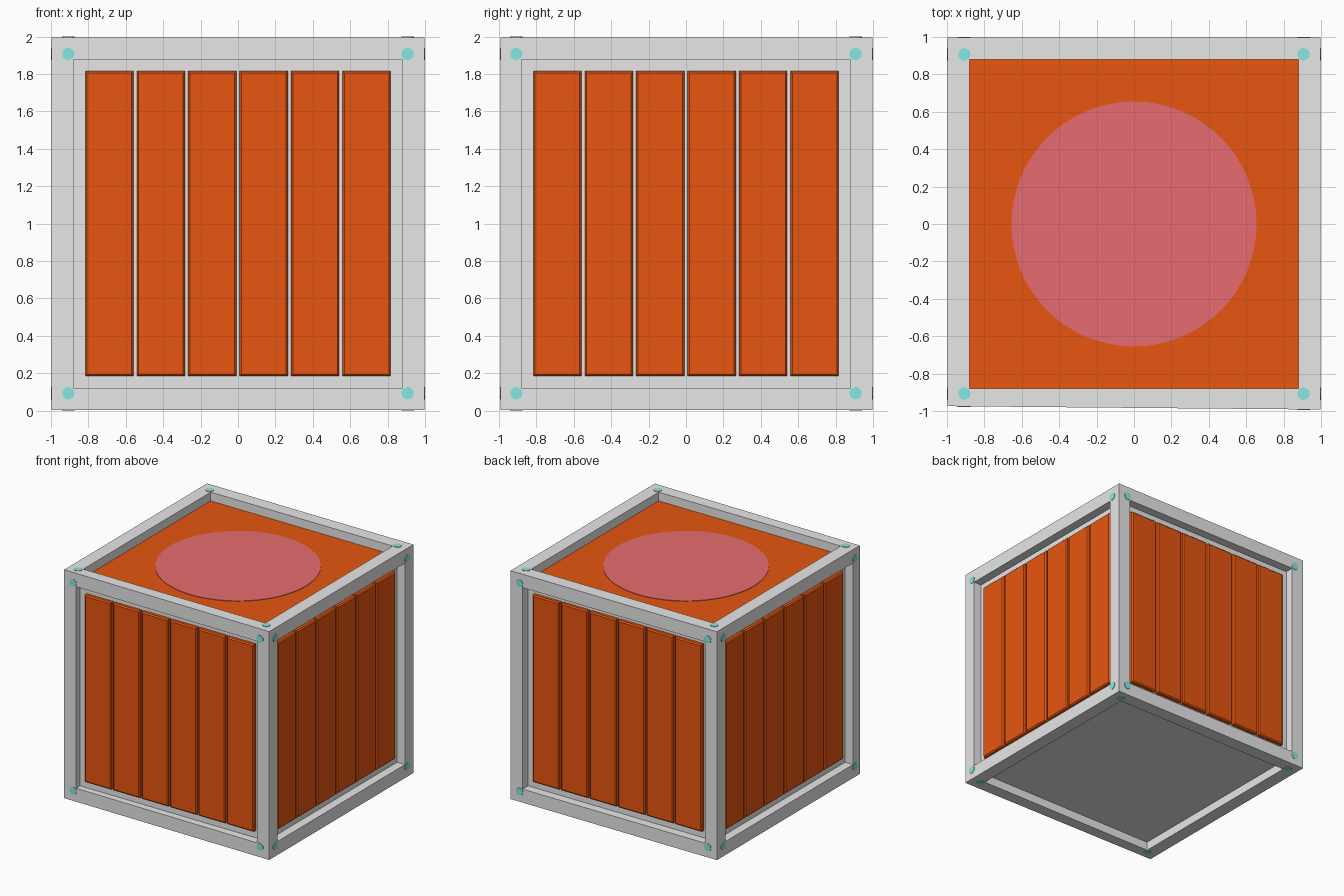
import bpy, bmesh, math
from mathutils import Matrix, Vector

if "Cube" in bpy.data.objects:
    bpy.data.objects.remove(bpy.data.objects["Cube"])

H = 0.996            # half size of the frame
INNER = 0.83         # half size of each opening
DEPTH = 0.076        # depth of the recessed backing
CENTRE = Matrix.Translation((0, 0, 1))


def material(name, rgb):
    m = bpy.data.materials.new(name)
    m.diffuse_color = (*rgb, 1)
    m.use_nodes = True
    m.node_tree.nodes["Principled BSDF"].inputs["Base Color"].default_value = m.diffuse_color
    return m


grey = material("light grey", (0.8, 0.8, 0.8))
orange = material("burnt orange", (0.8, 0.093, 0.005))
pink = material("dusty pink", (0.8, 0.148, 0.16))
teal = material("pale teal", (0.24, 0.8, 0.77))


def skew(bm):
    # the outer front plane is slightly out of square
    for v in bm.verts:
        if v.co.y < -0.98:
            v.co.y += 0.013 - 0.009 * v.co.x


def finish(bm, name, *mats):
    me = bpy.data.meshes.new(name)
    bm.to_mesh(me)
    bm.free()
    for m in mats:
        me.materials.append(m)
    ob = bpy.data.objects.new(name, me)
    bpy.context.collection.objects.link(ob)
    return ob


def side_matrix(k):
    # local +z points outward, local y is up
    return (CENTRE @ Matrix.Rotation(k * math.pi / 2, 4, 'Z')
            @ Matrix.Rotation(math.pi / 2, 4, 'X'))


sides = {n: side_matrix(k) for k, n in enumerate(("front", "right", "back", "left"))}
caps = {"top": CENTRE, "bottom": CENTRE @ Matrix.Rotation(math.pi, 4, 'X')}

# frame with a recessed panel on every face, top panel orange
bm = bmesh.new()
bmesh.ops.create_cube(bm, size=2 * H, matrix=CENTRE)
panels = list(bm.faces)
bmesh.ops.inset_individual(bm, faces=panels, thickness=H - INNER)
for f in panels:
    n = f.normal.copy()
    new = bmesh.ops.extrude_discrete_faces(bm, faces=[f])["faces"][0]
    bmesh.ops.translate(bm, verts=new.verts, vec=-n * DEPTH)
    if n.z > 0.9:
        new.material_index = 1
skew(bm)
finish(bm, "crate_frame", grey, orange)

# six bevelled planks on each upright side
GAP, HALF, COUNT = 0.017, 0.816, 6
width = (2 * HALF - (COUNT - 1) * GAP) / COUNT
front_z, back_z = H - 0.043, H - DEPTH - 0.005
for name, mat in sides.items():
    bm = bmesh.new()
    for i in range(COUNT):
        x = -HALF + width / 2 + i * (width + GAP)
        m = (mat @ Matrix.Translation((x, 0, (front_z + back_z) / 2))
             @ Matrix.Diagonal((width, 2 * HALF, front_z - back_z, 1)))
        bmesh.ops.create_cube(bm, size=1, matrix=m)
    # chamfer the outward edges
    out = (mat.to_3x3() @ Vector((0, 0, 1))).normalized()
    edges = {e for f in bm.faces if f.normal.dot(out) > 0.9 for e in f.edges}
    bm.normal_update()
    edges = {e for f in bm.faces if f.normal.dot(out) > 0.9 for e in f.edges}
    bmesh.ops.bevel(bm, geom=list(edges), offset=0.01, segments=1, affect='EDGES')
    finish(bm, name + "_planks", orange)

# painted disc on the top panel
bm = bmesh.new()
bmesh.ops.create_cone(bm, cap_ends=True, segments=64, radius1=0.655, radius2=0.655, depth=0.004,
                      matrix=CENTRE @ Matrix.Translation((0, 0, H - DEPTH + 0.002)))
finish(bm, "top_disc", pink)

# four rivets on every face
bm = bmesh.new()
for mat in list(sides.values()) + list(caps.values()):
    for sx in (-1, 1):
        for sy in (-1, 1):
            m = mat @ Matrix.Translation((0.907 * sx, 0.907 * sy, 0.993))
            bmesh.ops.create_cone(bm, cap_ends=True, segments=16, radius1=0.033,
                                  radius2=0.033, depth=0.014, matrix=m)
# keep the front rivets seated on the skewed plane
for v in bm.verts:
    if v.co.y < -0.98:
        v.co.y += 0.013 - 0.009 * v.co.x
finish(bm, "rivets", teal)

# stand the model exactly on the ground
bpy.context.view_layer.update()
